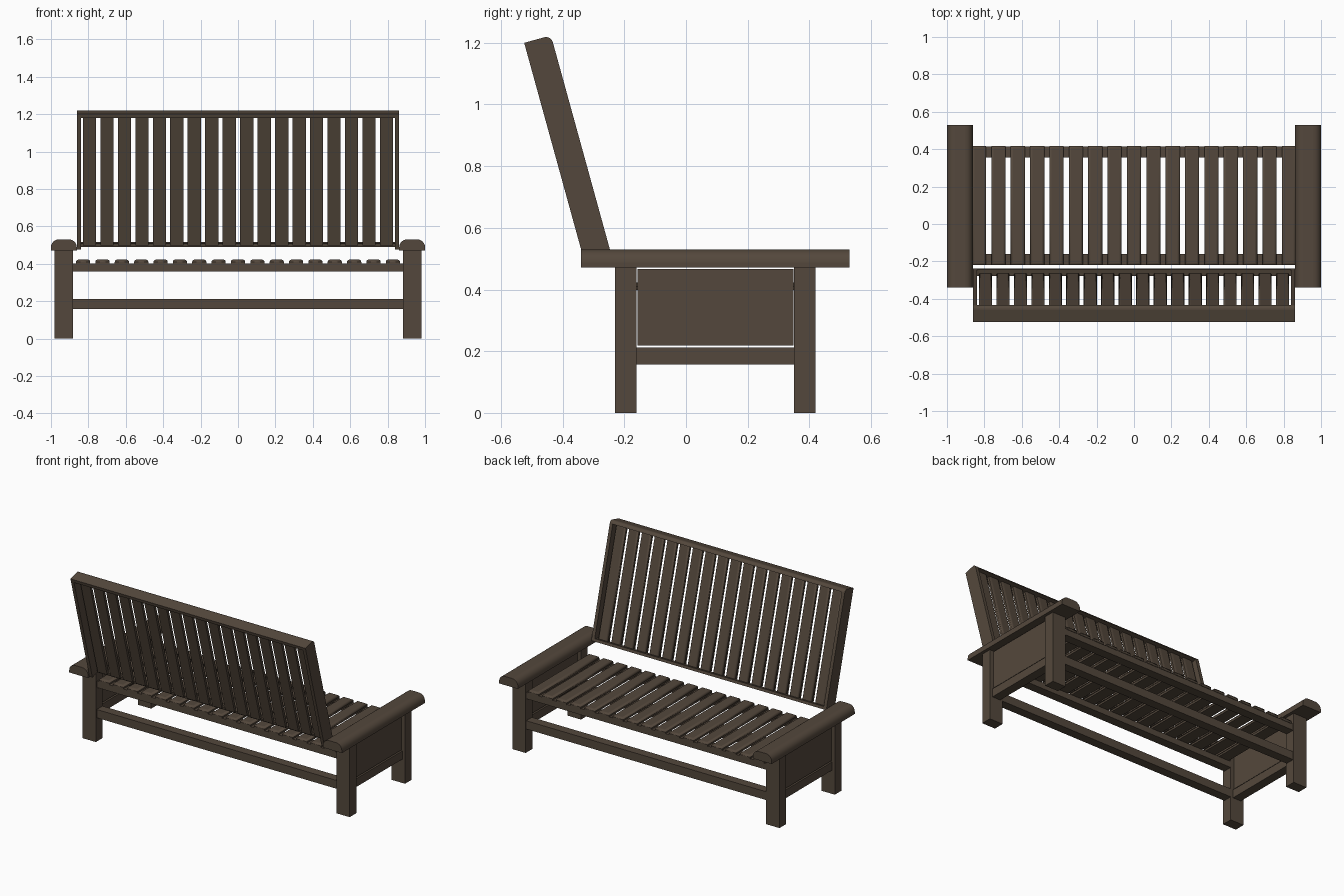
import bpy
import math
from mathutils import Matrix, Vector

cube = bpy.data.objects.get("Cube")
if cube:
    bpy.data.objects.remove(cube, do_unlink=True)

wood = bpy.data.materials.new("dark_brown_wood")
wood.use_nodes = True
COLOR = (0.088, 0.064, 0.045, 1)
wood.diffuse_color = COLOR
wood.node_tree.nodes["Principled BSDF"].inputs["Base Color"].default_value = COLOR


def board(name, x, y, z, matrix=None, radius=0, edge_rule=None, segments=3):
    """Box from (min, max) spans; edges picked by edge_rule(a, b) are rounded."""
    bpy.ops.mesh.primitive_cube_add(size=1)
    ob = bpy.context.object
    ob.name = name
    spans = (x, y, z)
    center = Vector([(a + b) / 2 for a, b in spans])
    size = Vector([b - a for a, b in spans])
    mesh = ob.data
    for v in mesh.vertices:
        v.co = v.co * size
    if radius:
        weight = mesh.attributes.new("bevel_weight_edge", "FLOAT", "EDGE")
        for e in mesh.edges:
            a, b = (mesh.vertices[i].co for i in e.vertices)
            weight.data[e.index].value = 1.0 if edge_rule(a, b) else 0.0
        mod = ob.modifiers.new("rounded_edges", "BEVEL")
        mod.limit_method = "WEIGHT"
        mod.width = radius
        mod.segments = segments
    ob.matrix_world = (matrix or Matrix()) @ Matrix.Translation(center)
    mesh.materials.append(wood)
    if radius:
        bpy.ops.object.shade_smooth_by_angle(angle=math.radians(35))
    return ob


def top_edges(a, b):
    return a.z > 0 and b.z > 0


def long_top_edges(a, b):
    return top_edges(a, b) and a.x == b.x


def front_edges(a, b):
    return a.y > 0 and b.y > 0


def front_top_edge(a, b):
    return top_edges(a, b) and front_edges(a, b)


REAR, FRONT = (-0.23, -0.16), (0.35, 0.42)
LOW = (0.157, 0.212)

# Arms, legs and side panels
for side, s in (("left", 1), ("right", -1)):
    def span(a, b):
        return tuple(sorted((s * a, s * b)))
    board(f"{side}_armrest", span(0.862, 1), (-0.34, 0.53), (0.472, 0.53),
          radius=0.042, edge_rule=long_top_edges, segments=6)
    for end, y in (("rear", REAR), ("front", FRONT)):
        board(f"{side}_{end}_leg", span(0.882, 0.98), y, (0, 0.472))
    board(f"{side}_side_rail", span(0.90, 0.96), (-0.16, 0.35), LOW)
    board(f"{side}_side_panel", span(0.905, 0.955), (-0.158, 0.348), (0.218, 0.466))

# Long rails
for end, y in (("rear", (-0.22, -0.16)), ("front", (0.355, 0.415))):
    board(f"{end}_seat_rail", (-0.882, 0.882), y, (0.358, 0.40))
    board(f"{end}_stretcher", (-0.882, 0.882), y, LOW)

# Seat slats
for i in range(17):
    x = (i - 8) * 0.1035
    board(f"seat_slat_{i + 1}", (x - 0.038, x + 0.038), (-0.22, 0.418),
          (0.398, 0.422), radius=0.012, edge_rule=top_edges)

# Leaning backrest, built upright and tilted about its rear bottom edge
tilt = Matrix.Translation((0, -0.325, 0.475)) @ Matrix.Rotation(math.radians(15.4), 4, "X")
W, H, D = 0.862, 0.752, 0.09
board("backrest_top_rail", (-W, W), (0, D), (H - 0.022, H), tilt,
      radius=0.028, edge_rule=front_top_edge, segments=5)
board("backrest_bottom_rail", (-W, W), (0.055, D), (0, 0.018), tilt)
for side, s in (("left", 1), ("right", -1)):
    xs = tuple(sorted((s * W, s * (W - 0.022))))
    board(f"backrest_{side}_board", xs, (0, D), (0, H - 0.02), tilt)
for i in range(18):
    x = (i - 8.5) * 0.0935
    board(f"backrest_slat_{i + 1}", (x - 0.035, x + 0.035), (0.045, 0.07),
          (0.012, H - 0.02), tilt, radius=0.01, edge_rule=front_edges)
